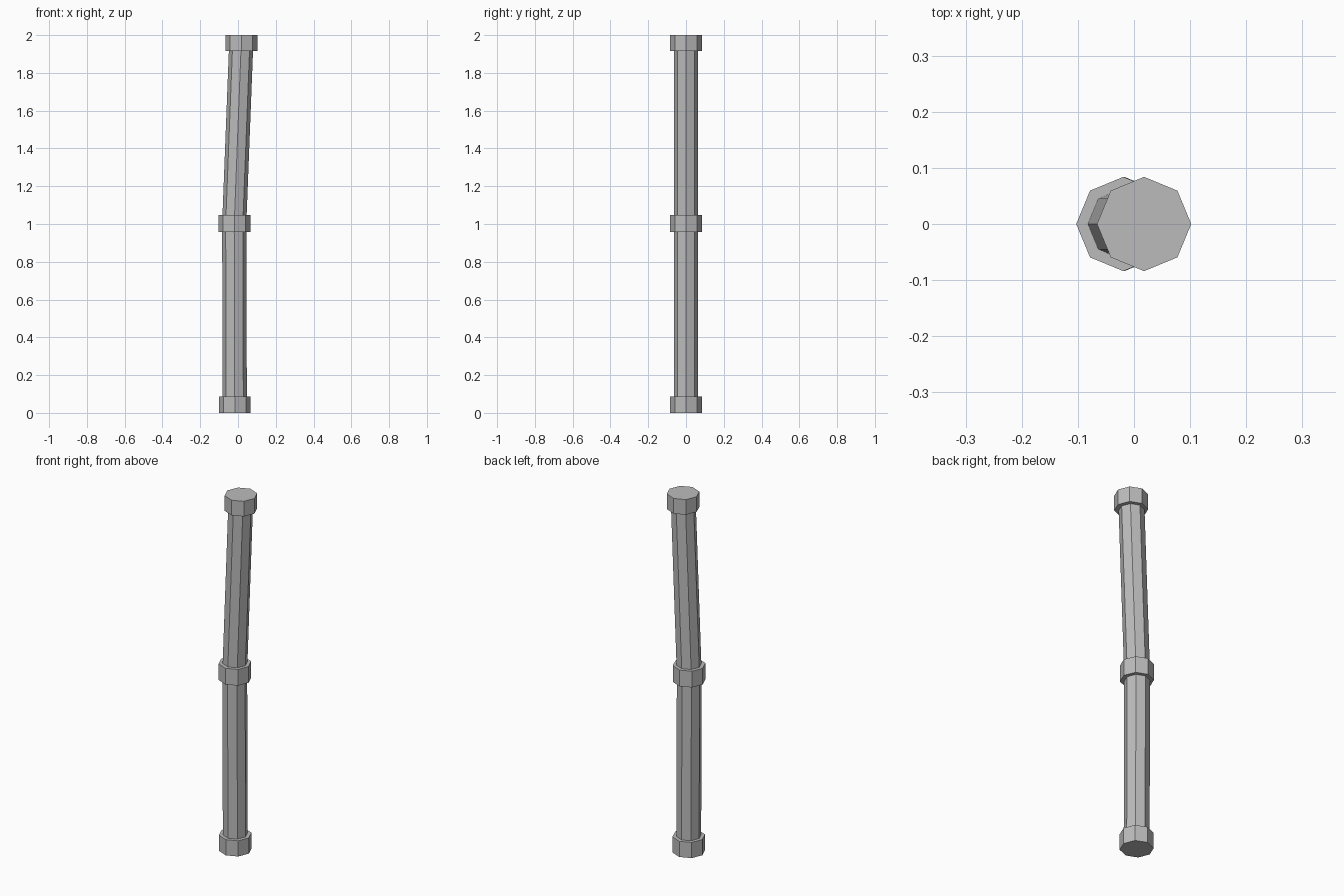
import bpy
import bmesh
from math import cos, sin, pi

cube = bpy.data.objects.get("Cube")
if cube:
    bpy.data.objects.remove(cube, do_unlink=True)

SIDES = 8
PIPE_RADIUS = 0.064
COLLAR_RADIUS = 0.084

grey = bpy.data.materials.new("pipe_grey")
grey.use_nodes = True
colour = (0.5, 0.5, 0.5, 1)
grey.diffuse_color = colour
grey.node_tree.nodes["Principled BSDF"].inputs["Base Color"].default_value = colour


def octagon_tube(name, path, radius):
    """Capped flat-sided tube through (x, z) centres with level rings."""
    bm = bmesh.new()
    rings = []
    for x, z in path:
        angles = [2 * pi * i / SIDES for i in range(SIDES)]
        rings.append([bm.verts.new((x + radius * cos(a), radius * sin(a), z)) for a in angles])
    for low, high in zip(rings, rings[1:]):
        for i in range(SIDES):
            j = (i + 1) % SIDES
            bm.faces.new((low[i], low[j], high[j], high[i]))
    bm.faces.new(rings[0][::-1])
    bm.faces.new(rings[-1])
    mesh = bpy.data.meshes.new(name)
    bm.to_mesh(mesh)
    bm.free()
    mesh.materials.append(grey)
    obj = bpy.data.objects.new(name, mesh)
    bpy.context.collection.objects.link(obj)


# Bent pipe
octagon_tube("bent_pipe", [(-0.017, 0.02), (-0.02, 1.0), (0.018, 1.98)], PIPE_RADIUS)

# Collars at the ends and the bend
for name, x, bottom, top in (
    ("bottom_collar", -0.017, 0, 0.088),
    ("middle_collar", -0.019, 0.957, 1.048),
    ("top_collar", 0.018, 1.915, 2),
):
    octagon_tube(name, [(x, bottom), (x, top)], COLLAR_RADIUS)
